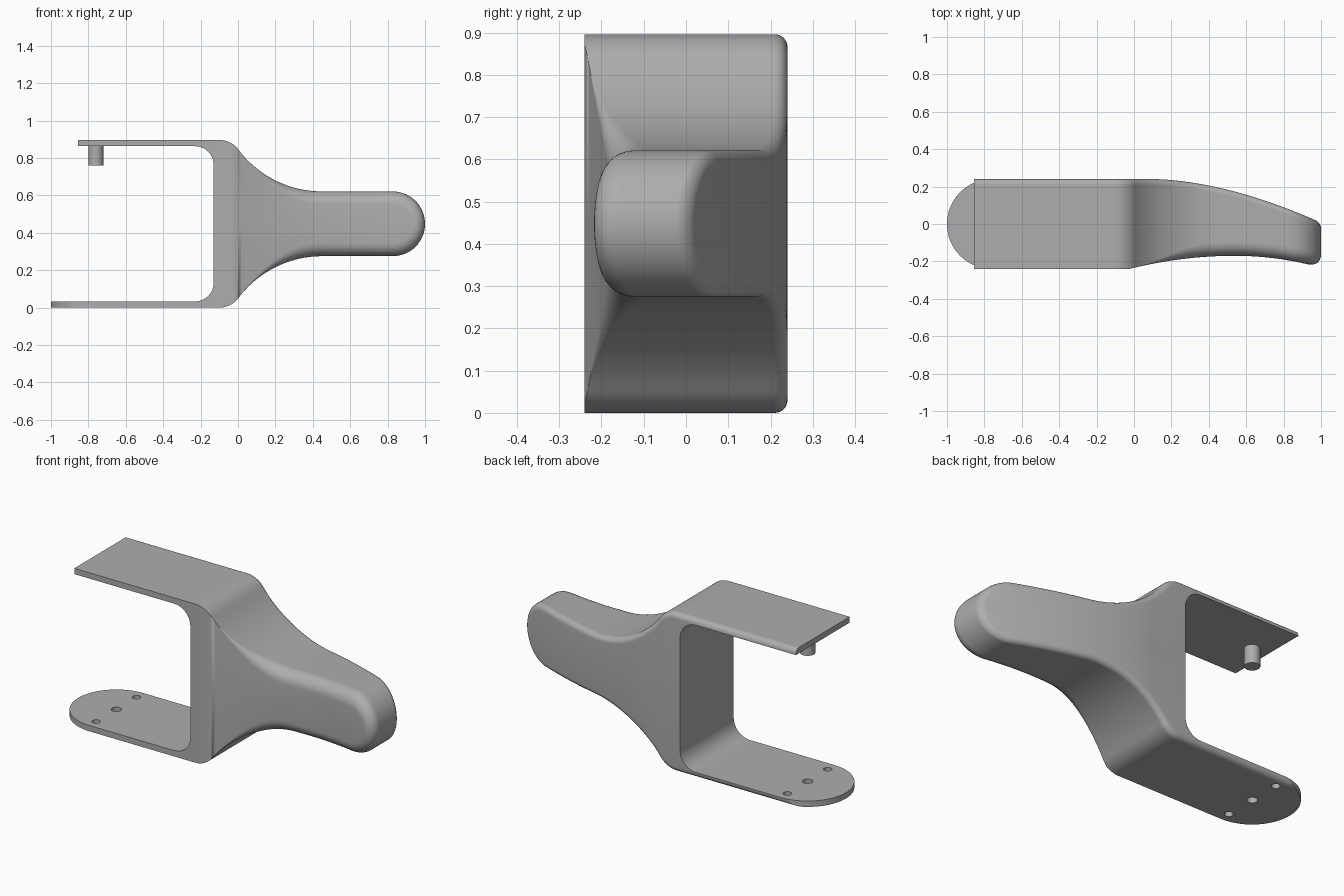
import bpy, bmesh
from math import sin, cos, pi, radians, sqrt

cube = bpy.data.objects.get("Cube")
if cube:
    bpy.data.objects.remove(cube, do_unlink=True)

MID = 0.448      # height of the symmetry plane
HALF_D = 0.24    # half depth of the bracket
END_X = -0.76    # centre of the rounded lower end, the holes and the pin
BACK_R = 0.03    # rounding along the back edge

grey = bpy.data.materials.new("plain_grey")
grey.use_nodes = True
grey.diffuse_color = (0.42, 0.42, 0.42, 1)
grey.node_tree.nodes["Principled BSDF"].inputs["Base Color"].default_value = grey.diffuse_color


def steps(a, b, n):
    return [a + (b - a) * i / n for i in range(n + 1)]


def front_y(x):
    k = 0.22 if x < 0.54 else 0.3
    return -HALF_D + max(0, 0.07 - k * (x - 0.54) ** 2)


def back_y(x):
    return HALF_D - 0.28 * max(0, x - 0.1) ** 1.74


def front_r(x):
    t = min(1, max(0, x / 0.4))
    return 0.07 * t * t * (3 - 2 * t)


# Upper half of the side profile: outer points (x, z, normal) paired with inner points
outer = [(x, MID, 0, 1) for x in (-0.855, -0.65)]
inner = [(x, 0.415) for x in (-0.855, -0.65)]
for x, a in zip(steps(-0.23, -0.12, 10), steps(0, pi / 2, 10)):   # inside corner
    outer.append((x, MID, 0, 1))
    inner.append((-0.23 + 0.1 * sin(a), 0.315 + 0.1 * cos(a)))
inner.append((-0.13, 0))
BEND = radians(53.1)
for a in steps(0, BEND, 10):                                      # shoulder
    outer.append((-0.1 + 0.128 * sin(a), 0.32 + 0.128 * cos(a), sin(a), cos(a)))
for a in steps(BEND, 0, 18)[1:]:                                  # neck sweep
    outer.append((0.45 - 0.56 * sin(a), 0.733 - 0.56 * cos(a), sin(a), cos(a)))
for x in steps(0.45, 0.827, 10)[1:]:                              # straight grip
    outer.append((x, 0.173, 0, 1))
for a in steps(0, pi / 2, 16)[1:]:                                # round tip
    outer.append((0.827 + 0.173 * sin(a), 0.173 * cos(a), sin(a), cos(a)))

# Layers from front to back: (zone, parameter)
layers = [("front", a) for a in steps(0, pi / 2, 8)]
layers += [("middle", (1 - cos(a)) / 2) for a in steps(0, pi, 28)[1:-1]]
layers += [("back", a) for a in steps(pi / 2, 0, 8)]


def place(i, layer, side):
    """Outer and inner positions of one profile station on one layer."""
    zone, t = layer
    x, z, nx, nz = outer[i]
    fr = front_r(x)
    inset = 0
    if zone == "front":
        inset = fr * (1 - sin(t))
    elif zone == "back":
        inset = BACK_R * (1 - sin(t))
    x, z = x - nx * inset, z - nz * inset
    lo, hi = front_y(x), back_y(x)
    if zone == "front":
        y = lo + fr * (1 - cos(t))
    elif zone == "back":
        y = hi - BACK_R * (1 - cos(t))
    else:
        y = lo + fr + t * (hi - BACK_R - lo - fr)
    ix, iz = inner[i] if i < len(inner) else (x, 0)
    if i == 0 and side < 0:       # the lower arm ends in a half circle
        x = ix = END_X - sqrt(max(0, HALF_D ** 2 - y * y))
    return (x, y, MID + side * z), (ix, y, MID + side * iz)


bm = bmesh.new()


def face(*verts):
    bm.faces.new(verts)


n, last = len(outer), len(layers) - 1
for side in (1, -1):
    out, inn = [], []
    for layer in layers:
        pairs = [place(i, layer, side) for i in range(n)]
        out.append([bm.verts.new(p[0]) for p in pairs])
        edge = layer in (layers[0], layers[-1])
        count = n if edge else len(inner)
        inn.append([bm.verts.new(p[1]) for p in pairs[:count]])
    for j in range(last):
        for rows, count in ((out, n), (inn, len(inner))):
            for i in range(count - 1):
                face(rows[j][i], rows[j][i + 1], rows[j + 1][i + 1], rows[j + 1][i])
        face(out[j][0], inn[j][0], inn[j + 1][0], out[j + 1][0])
    for j in (0, last):
        for i in range(n - 1):
            face(out[j][i], out[j][i + 1], inn[j][i + 1], inn[j][i])

bmesh.ops.remove_doubles(bm, verts=bm.verts, dist=0.00002)
bmesh.ops.dissolve_degenerate(bm, edges=bm.edges, dist=0.00001)
bmesh.ops.recalc_face_normals(bm, faces=bm.faces)
mesh = bpy.data.meshes.new("bracket_with_handle")
bm.to_mesh(mesh)
bm.free()
body = bpy.data.objects.new("bracket_with_handle", mesh)
bpy.context.collection.objects.link(body)
mesh.materials.append(grey)


def cylinder(name, y, z0, z1, r):
    bpy.ops.mesh.primitive_cylinder_add(vertices=32, radius=r, depth=z1 - z0,
                                        location=(END_X, y, (z0 + z1) / 2))
    ob = bpy.context.object
    ob.name = name
    ob.data.materials.append(grey)
    return ob


def activate(ob):
    bpy.ops.object.select_all(action="DESELECT")
    ob.select_set(True)
    bpy.context.view_layer.objects.active = ob


# Screw holes through the lower arm
for y, r in ((-0.18, 0.022), (0, 0.027), (0.18, 0.022)):
    cutter = cylinder("hole_cutter", y, -0.1, 0.15, r)
    cutter.hide_render = True
    activate(body)
    cut = body.modifiers.new("hole", "BOOLEAN")
    cut.operation = "DIFFERENCE"
    cut.solver = "EXACT"
    cut.object = cutter
    bpy.ops.object.modifier_apply(modifier=cut.name)
    bpy.data.objects.remove(cutter, do_unlink=True)

# Pin under the upper arm
pin = cylinder("locating_pin", 0, 0.76, 0.87, 0.04)

for ob in (body, pin):
    activate(ob)
    bpy.ops.object.shade_smooth_by_angle(angle=radians(30))
